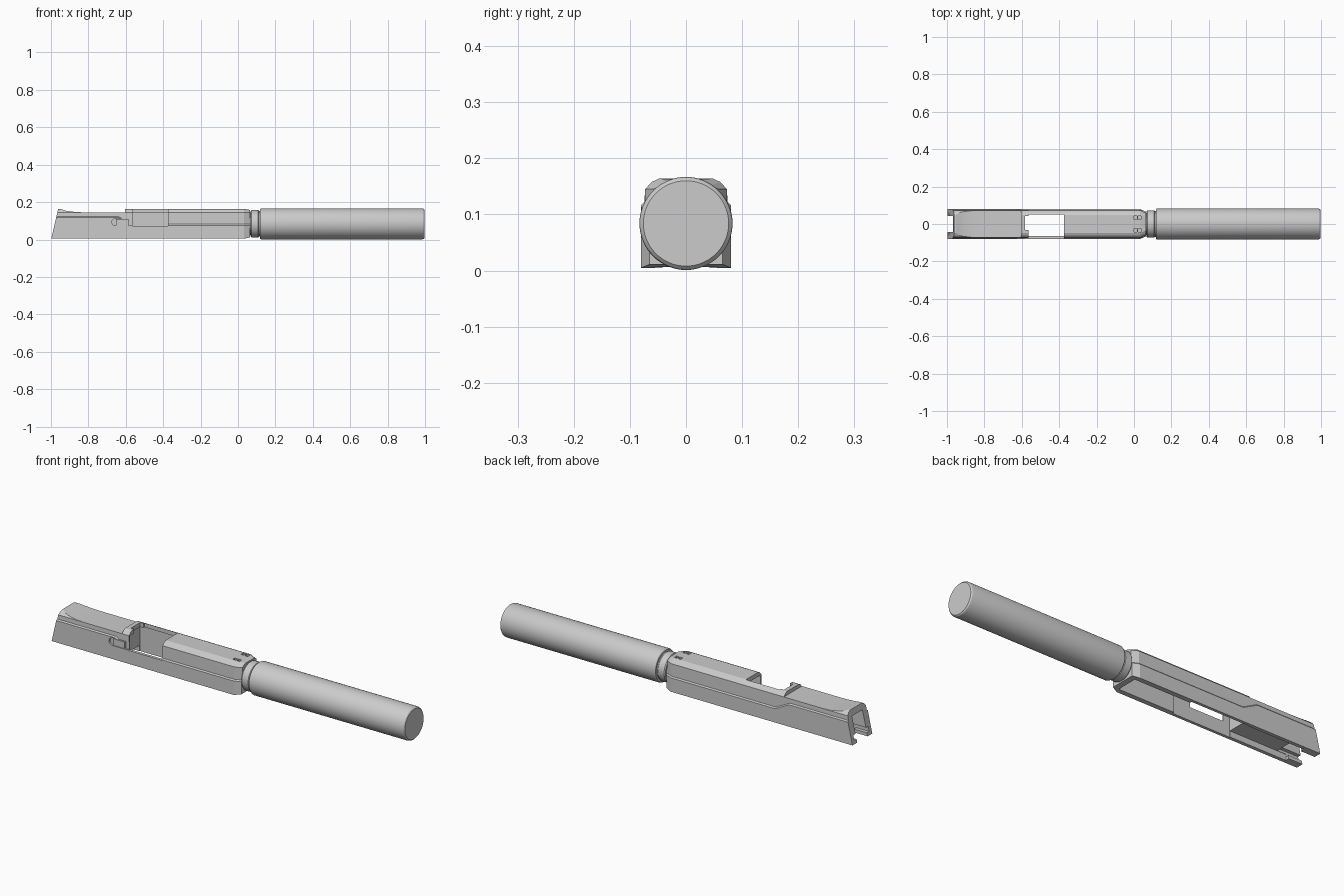
import bpy, bmesh, math
from mathutils import Vector

if "Cube" in bpy.data.objects:
    bpy.data.objects.remove(bpy.data.objects["Cube"])


def make_object(name, bm):
    bmesh.ops.recalc_face_normals(bm, faces=bm.faces)
    me = bpy.data.meshes.new(name)
    bm.to_mesh(me)
    bm.free()
    ob = bpy.data.objects.new(name, me)
    bpy.context.collection.objects.link(ob)
    return ob


def loft(name, rings):
    bm = bmesh.new()
    vs = [[bm.verts.new(p) for p in r] for r in rings]
    n = len(vs[0])
    for a, b in zip(vs, vs[1:]):
        for i in range(n):
            bm.faces.new((a[i], a[(i + 1) % n], b[(i + 1) % n], b[i]))
    bm.faces.new(vs[0])
    bm.faces.new(vs[-1])
    return make_object(name, bm)


def prism(name, pts, y0, y1):
    """Extrude an x,z outline along y."""
    return loft(name, [[(x, y, z) for x, z in pts] for y in (y0, y1)])


def box(x0, x1, y0, y1, z0, z1):
    return prism("cutter", [(x0, z0), (x1, z0), (x1, z1), (x0, z1)], y0, y1)


def cut(target, cutter):
    cutter.hide_render = True
    m = target.modifiers.new("cut", 'BOOLEAN')
    m.operation = 'DIFFERENCE'
    m.solver = 'EXACT'
    m.object = cutter
    bpy.context.view_layer.objects.active = target
    bpy.ops.object.modifier_apply(modifier=m.name)
    bpy.data.objects.remove(cutter)


def smooth(ob, deg):
    bpy.ops.object.select_all(action='DESELECT')
    ob.select_set(True)
    bpy.context.view_layer.objects.active = ob
    bpy.ops.object.shade_smooth_by_angle(angle=math.radians(deg))


def section(x, ledge, inset=0.0, drop=0.0):
    """Housing cross-section with a side ledge and bevelled top."""
    half = [(0.080, 0.005 + drop), (0.080, ledge), (0.074, ledge + 0.006),
            (0.073, 0.145), (0.061, 0.158 - drop), (0.048, 0.164 - drop)]
    half = [(y - inset, z) for y, z in half]
    return [(x, y, z) for y, z in half] + [(x, -y, z) for y, z in reversed(half)]


# Housing: lofted so the side ledge steps down beside the opening
body = loft("housing", [section(-1.05, 0.117), section(-0.64, 0.117),
                        section(-0.56, 0.076), section(0.033, 0.076),
                        section(0.065, 0.076, 0.015, 0.006)])

# Slanted rear end
cut(body, prism("cutter", [(-1.1, -0.05), (-1.011, -0.05), (-0.96, 0.17), (-0.96, 0.25), (-1.1, 0.25)], -0.2, 0.2))
# Lowered rear top with a curved rise at the back
cut(body, prism("cutter", [(-0.955, 0.165), (-0.92, 0.154), (-0.87, 0.147), (-0.82, 0.145),
                           (-0.605, 0.145), (-0.605, 0.25), (-0.955, 0.25)], -0.2, 0.2))
# Underside: front channel, wider middle pocket, shallow rear channel, rear cavity
cut(body, box(-0.30, 0.04, -0.055, 0.055, -0.05, 0.135))
cut(body, box(-0.60, -0.275, -0.0652, 0.0652, -0.05, 0.142))
cut(body, box(-0.92, -0.59, -0.062, 0.062, -0.05, 0.035))
cut(body, box(-1.1, -0.88, -0.042, 0.042, -0.05, 0.133))
cut(body, box(-1.1, -0.87, -0.060, 0.060, 0.022, 0.047))
# Side and top opening with a small rear notch
cut(body, box(-0.565, -0.375, -0.2, 0.05, 0.073, 0.25))
cut(body, box(-0.583, -0.55, -0.032, 0.042, 0.06, 0.25))

# Rounded shallow slot behind the opening
slot = [(-0.555, 0.074), (-0.555, 0.112)]
slot += [(-0.655 - 0.019 * math.sin(a), 0.093 + 0.019 * math.cos(a))
         for a in [math.pi * i / 8 for i in range(9)]]
cut(body, prism("cutter", slot, -0.2, -0.070))
insert = box(-0.652, -0.586, -0.079, -0.068, 0.076, 0.110)
insert.name = "slot_insert"

# Small paired vents near the nose
for s in (-1, 1):
    for x in (0.0, 0.022):
        y = sorted((s * 0.024, s * 0.042))
        cut(body, box(x, x + 0.016, y[0], y[1], 0.150, 0.2))
smooth(body, 12)

# Long tube with stepped collar, turned about its axis
profile = [(0.035, 0.060), (0.068, 0.060), (0.068, 0.069), (0.073, 0.073),
           (0.108, 0.073), (0.112, 0.069), (0.117, 0.069), (0.117, 0.079),
           (0.123, 0.083), (0.984, 0.083), (0.992, 0.081), (0.997, 0.076)]
N = 64
tube = loft("tube", [[(x, r * math.cos(2 * math.pi * i / N), 0.084 + r * math.sin(2 * math.pi * i / N))
                      for i in range(N)] for x, r in profile])
smooth(tube, 30)
